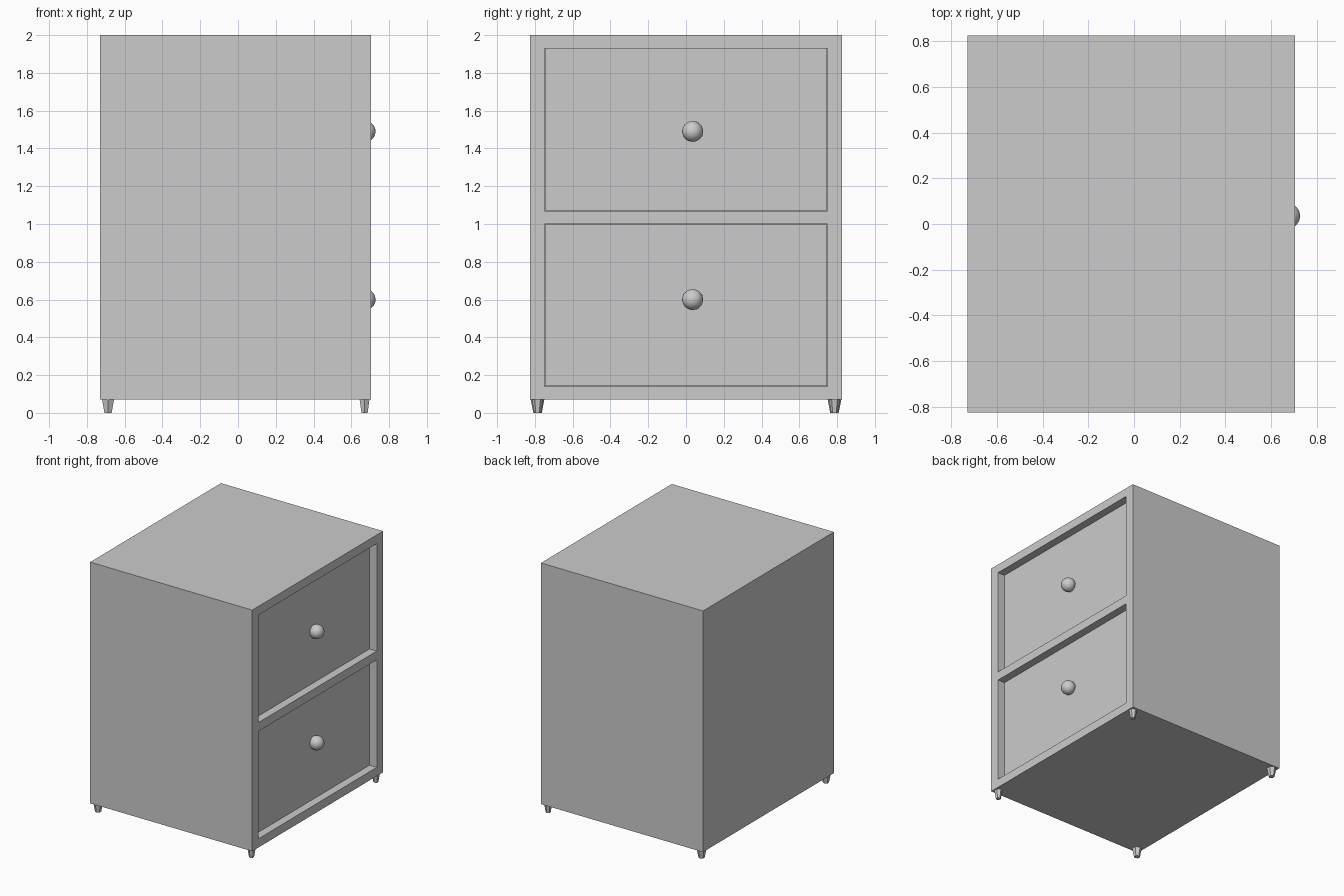
import bpy

if "Cube" in bpy.data.objects:
    bpy.data.objects.remove(bpy.data.objects["Cube"])

X0, X1 = -0.73, 0.705      # back and drawer-side faces
HY = 0.827                 # half width
Z0, Z1 = 0.07, 2.0         # underside and top
RECESS = 0.062             # drawer fronts sit back from the frame
OPEN_Y = 0.748
OPENINGS = {"lower": (0.14, 1.0, 0.60), "upper": (1.07, 1.93, 1.49)}


def box(name, lo, hi):
    bpy.ops.mesh.primitive_cube_add(size=1, location=[(a + b) / 2 for a, b in zip(lo, hi)])
    ob = bpy.context.object
    ob.name = name
    ob.scale = [b - a for a, b in zip(lo, hi)]
    bpy.ops.object.transform_apply(location=False, rotation=False, scale=True)
    return ob


# Cabinet body with two drawer pockets cut into the +x face
cabinet = box("cabinet_body", (X0, -HY, Z0), (X1, HY, Z1))
for level, (za, zb, _) in OPENINGS.items():
    cutter = box(level + "_cutter", (X1 - RECESS - 0.04, -OPEN_Y, za), (X1 + 0.1, OPEN_Y, zb))
    mod = cabinet.modifiers.new(level + "_opening", "BOOLEAN")
    mod.operation = "DIFFERENCE"
    mod.solver = "EXACT"
    mod.object = cutter
    bpy.context.view_layer.objects.active = cabinet
    bpy.ops.object.modifier_apply(modifier=mod.name)
    bpy.data.objects.remove(cutter)

# Drawer fronts and round knobs
for level, (za, zb, zk) in OPENINGS.items():
    gap = 0.002
    box(level + "_drawer_front", (X1 - RECESS - 0.04, -OPEN_Y + gap, za + gap),
        (X1 - RECESS, OPEN_Y - gap, zb - gap))
    bpy.ops.mesh.primitive_uv_sphere_add(segments=32, ring_count=16, radius=0.055,
                                         location=(0.673, 0.035, zk))
    bpy.context.object.name = level + "_knob"
    bpy.ops.object.shade_smooth()

# Tapered six-sided feet
for end, x, r in (("back", -0.688, 0.036), ("front", 0.67, 0.03)):
    for side, y in (("left", -0.786), ("right", 0.786)):
        bpy.ops.mesh.primitive_cone_add(vertices=6, radius1=r * 0.62, radius2=r, depth=Z0,
                                        location=(x, y, Z0 / 2))
        bpy.context.object.name = f"{end}_{side}_foot"
